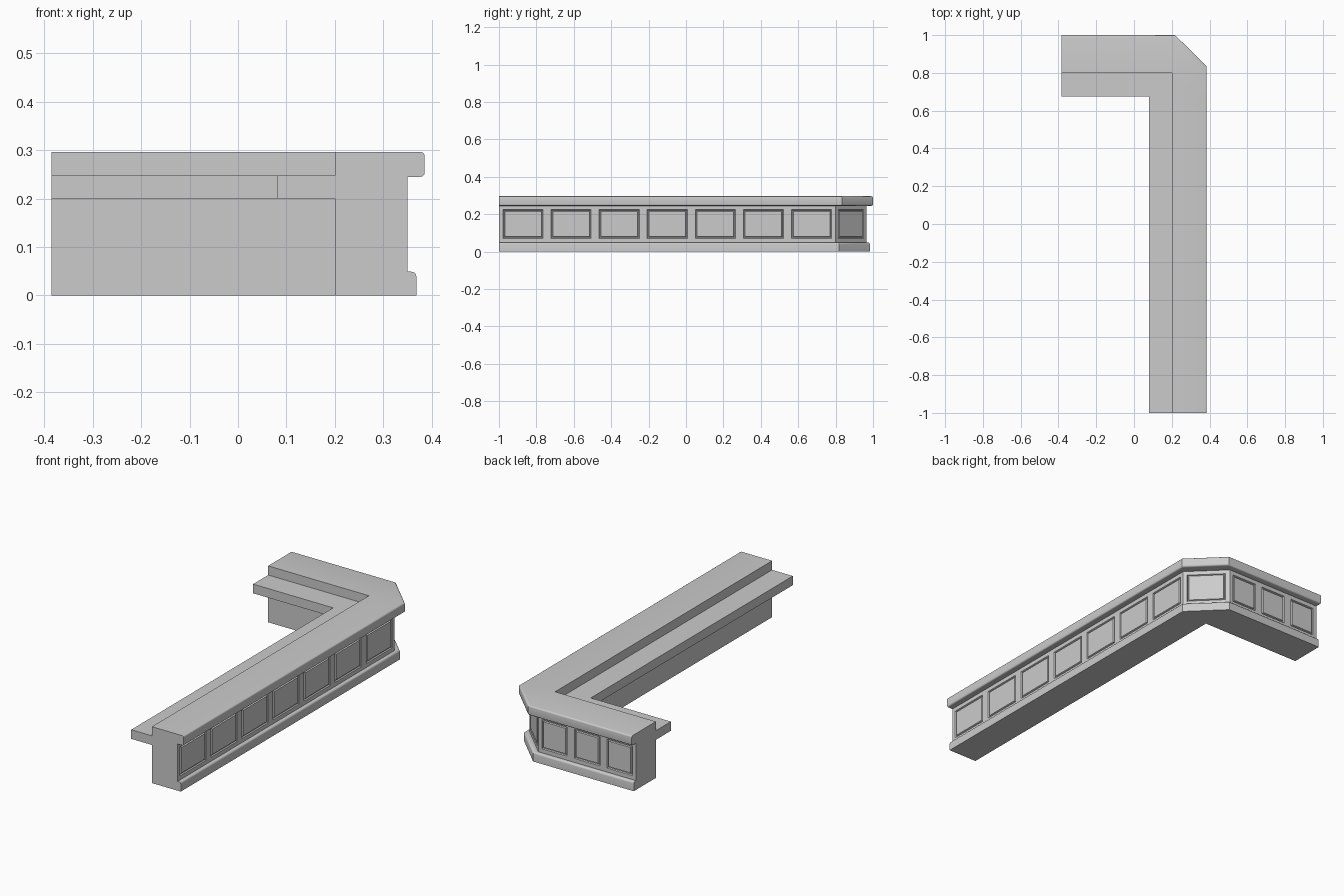
import bpy, bmesh, math
from mathutils import Vector

if "Cube" in bpy.data.objects:
    bpy.data.objects.remove(bpy.data.objects["Cube"])


def finish(name, bm, smooth=False):
    mesh = bpy.data.meshes.new(name)
    bm.to_mesh(mesh)
    bm.free()
    obj = bpy.data.objects.new(name, mesh)
    bpy.context.collection.objects.link(obj)
    bpy.ops.object.select_all(action='DESELECT')
    obj.select_set(True)
    bpy.context.view_layer.objects.active = obj
    if smooth:
        bpy.ops.object.shade_smooth_by_angle(angle=math.radians(35))
    return obj


def rounded(d, z, r, start, n=4):
    """Quarter-round corner centred on (d, z), counter-clockwise from start."""
    return [(d + r * math.cos(math.radians(start + 90 * i / n)),
             z + r * math.sin(math.radians(start + 90 * i / n))) for i in range(n + 1)]


# Counter footprint: wall face corners, outward direction, inner face corners
OUTER = [Vector(p) for p in ((0.35, -1), (0.35, 0.80), (0.182, 0.965), (-0.385, 0.965))]
PUSH = [Vector(p) for p in ((1, 0), (1, 1), (1, 1), (0, 1))]
INNER = [Vector(p) for p in ((0.2, -1), (0.2, 0.8), (0.2, 0.8), (-0.385, 0.8))]
PANELS = (7, 1, 3)

# Cross-section: skirting, wall, overhanging top (offset from wall, height)
skirting = [(0.018, 0)] + rounded(0.008, 0.039, 0.010, 0) + [(0, 0.049)]
top = [(0, 0.245)] + rounded(0.027, 0.253, 0.008, -90) + rounded(0.027, 0.288, 0.008, 0)
section = [(None, 0)] + skirting + top + [(None, 0.296)]
wall = len(skirting)

# Sweep the section along the footprint, one station per panel edge
stations = [(0, 0.0)] + [(s, (i + 1) / n) for s, n in enumerate(PANELS) for i in range(n)]
bm = bmesh.new()
rings = []
for s, t in stations:
    ring = []
    for d, z in section:
        if d is None:
            p = INNER[s].lerp(INNER[s + 1], t)
        else:
            p = (OUTER[s] + PUSH[s] * d).lerp(OUTER[s + 1] + PUSH[s + 1] * d, t)
        ring.append(bm.verts.new((p.x, p.y, z)))
    rings.append(ring)
panel_faces = []
count = len(section)
for a, b in zip(rings, rings[1:]):
    for i in range(count):
        j = (i + 1) % count
        if i == count - 1 and (a[i].co - b[i].co).length < 1e-6:
            continue  # the inner face has no width at the chamfer
        face = bm.faces.new((a[i], b[i], b[j], a[j]))
        if i == wall:
            panel_faces.append(face)
bm.faces.new(rings[0])
bm.faces.new(rings[-1])
bmesh.ops.remove_doubles(bm, verts=bm.verts, dist=1e-5)
bmesh.ops.recalc_face_normals(bm, faces=bm.faces)

# Grooved outline around each wall panel
for thickness, depth in ((0.021, 0), (0.003, -0.006), (0.004, 0), (0.003, 0.006)):
    bmesh.ops.inset_individual(bm, faces=panel_faces, thickness=thickness,
                               depth=depth, use_even_offset=True)
finish("counter_body", bm, smooth=True)

# Lower work shelf on the inner side
bm = bmesh.new()
plan = ((0.08, -1), (0.2, -1), (0.2, 0.8), (-0.385, 0.8), (-0.385, 0.675), (0.08, 0.675))
face = bm.faces.new([bm.verts.new((x, y, 0.2)) for x, y in plan])
ext = bmesh.ops.extrude_face_region(bm, geom=[face])
bmesh.ops.translate(bm, vec=(0, 0, 0.048),
                    verts=[v for v in ext["geom"] if isinstance(v, bmesh.types.BMVert)])
bmesh.ops.recalc_face_normals(bm, faces=bm.faces)
finish("work_shelf", bm)
